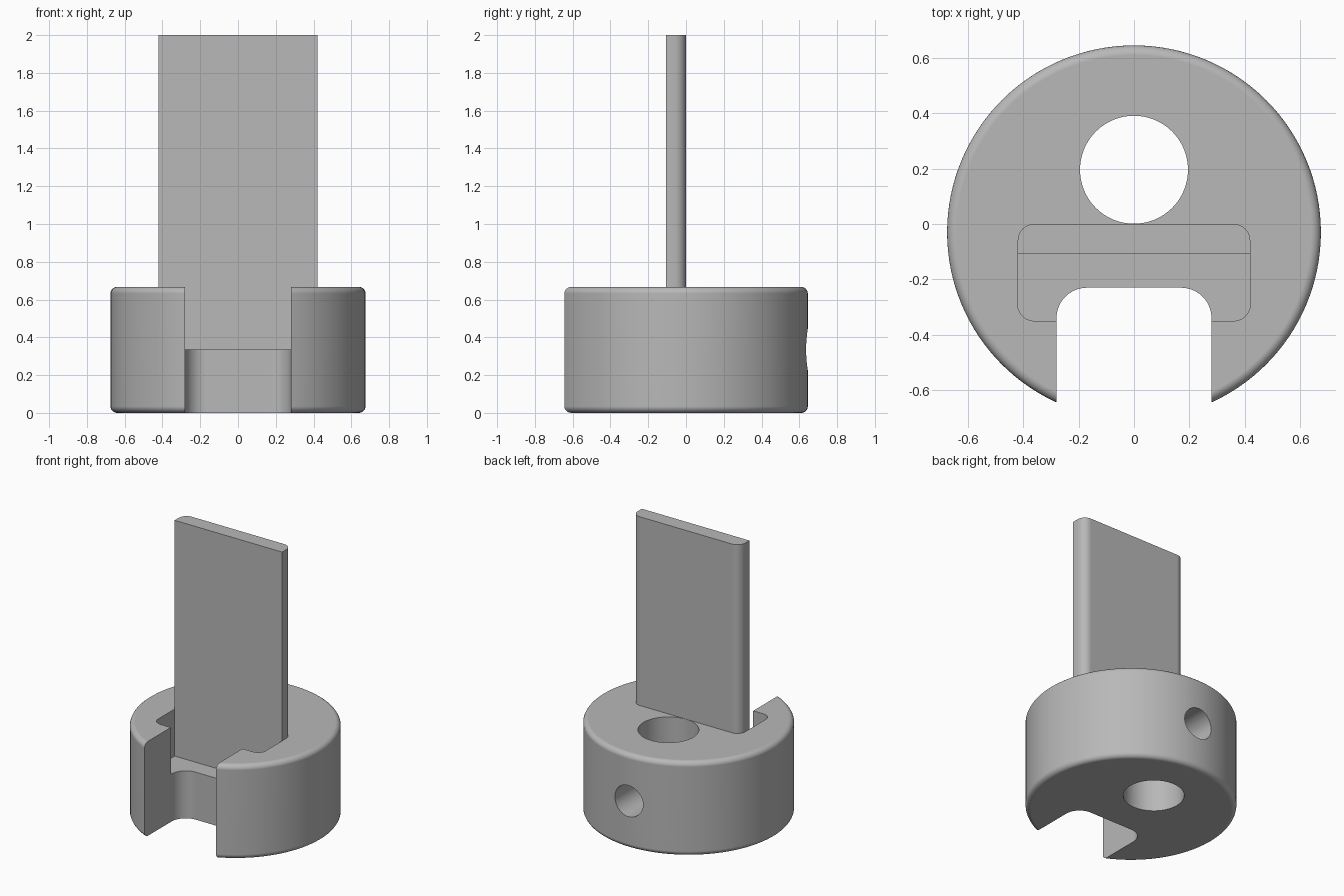
import bpy, bmesh, math
from mathutils import Matrix

if "Cube" in bpy.data.objects:
    bpy.data.objects.remove(bpy.data.objects["Cube"])

# Single grey material
grey = bpy.data.materials.new("plain grey")
grey.use_nodes = True
colour = (0.48, 0.48, 0.48, 1)
grey.diffuse_color = colour
grey.node_tree.nodes["Principled BSDF"].inputs["Base Color"].default_value = colour

HEIGHT, FLOOR = 0.667, 0.335
AXIS_Y, RADIUS = -0.03, 0.675


def make_object(name, bm):
    bmesh.ops.recalc_face_normals(bm, faces=bm.faces)
    mesh = bpy.data.meshes.new(name)
    bm.to_mesh(mesh)
    bm.free()
    obj = bpy.data.objects.new(name, mesh)
    bpy.context.collection.objects.link(obj)
    mesh.materials.append(grey)
    return obj


def rounded_block(name, half_x, y0, y1, z0, z1, front_r=0, back_r=0):
    """Upright block with rounded front and back vertical corners."""
    corners = [(half_x, y1, back_r, 0), (-half_x, y1, back_r, 1),
               (-half_x, y0, front_r, 2), (half_x, y0, front_r, 3)]
    bm = bmesh.new()
    verts = []
    for x, y, r, quarter in corners:
        cx = x - math.copysign(r, x)
        cy = y - r if quarter < 2 else y + r
        steps = 10 if r else 0
        for i in range(steps + 1):
            a = (quarter + i / max(steps, 1)) * math.pi / 2
            verts.append(bm.verts.new((cx + r * math.cos(a), cy + r * math.sin(a), z0)))
    base = bm.faces.new(verts)
    top = bmesh.ops.extrude_face_region(bm, geom=[base])["geom"]
    bmesh.ops.translate(bm, vec=(0, 0, z1 - z0),
                        verts=[v for v in top if isinstance(v, bmesh.types.BMVert)])
    return make_object(name, bm)


def cylinder(name, radius, depth, matrix, segments=64, fillet=0):
    bm = bmesh.new()
    bmesh.ops.create_cone(bm, cap_ends=True, segments=segments, radius1=radius,
                          radius2=radius, depth=depth, matrix=matrix)
    if fillet:
        rims = [e for e in bm.edges if abs(e.verts[0].co.z - e.verts[1].co.z) < 1e-5]
        bmesh.ops.bevel(bm, geom=rims, offset=fillet, segments=6, profile=0.5,
                        affect='EDGES', clamp_overlap=True)
    return make_object(name, bm)


def cut(target, cutter):
    cutter.hide_render = True
    mod = target.modifiers.new("cut", 'BOOLEAN')
    mod.operation, mod.solver, mod.object = 'DIFFERENCE', 'EXACT', cutter
    bpy.context.view_layer.objects.active = target
    bpy.ops.object.modifier_apply(modifier=mod.name)
    bpy.data.objects.remove(cutter)


def smooth(obj):
    bpy.ops.object.select_all(action='DESELECT')
    obj.select_set(True)
    bpy.context.view_layer.objects.active = obj
    bpy.ops.object.shade_smooth_by_angle(angle=math.radians(30))
    mod = obj.modifiers.new("flat caps", 'WEIGHTED_NORMAL')
    mod.keep_sharp = True


# Round collar with softened rims
collar = cylinder("collar", RADIUS, HEIGHT,
                  Matrix.Translation((0, AXIS_Y, HEIGHT / 2)), 128, 0.035)

# Open front slot, blade pocket, shaft bore and rear screw hole
cut(collar, rounded_block("slot_cutter", 0.28, -1, -0.23, -0.2, 1, back_r=0.11))
cut(collar, rounded_block("pocket_cutter", 0.42, -0.35, -0.09, FLOOR, 1, front_r=0.06))
cut(collar, cylinder("bore_cutter", 0.195, 2, Matrix.Translation((0, 0.196, 0.3))))
cut(collar, cylinder("screw_cutter", 0.11, 0.7,
                     Matrix.Translation((0, 0.55, FLOOR)) @ Matrix.Rotation(math.pi / 2, 4, 'X'), 48))

# Tall flat blade with rounded back corners
blade = rounded_block("blade", 0.42, -0.107, 0, FLOOR, 2, back_r=0.06)

for part in (collar, blade):
    smooth(part)
